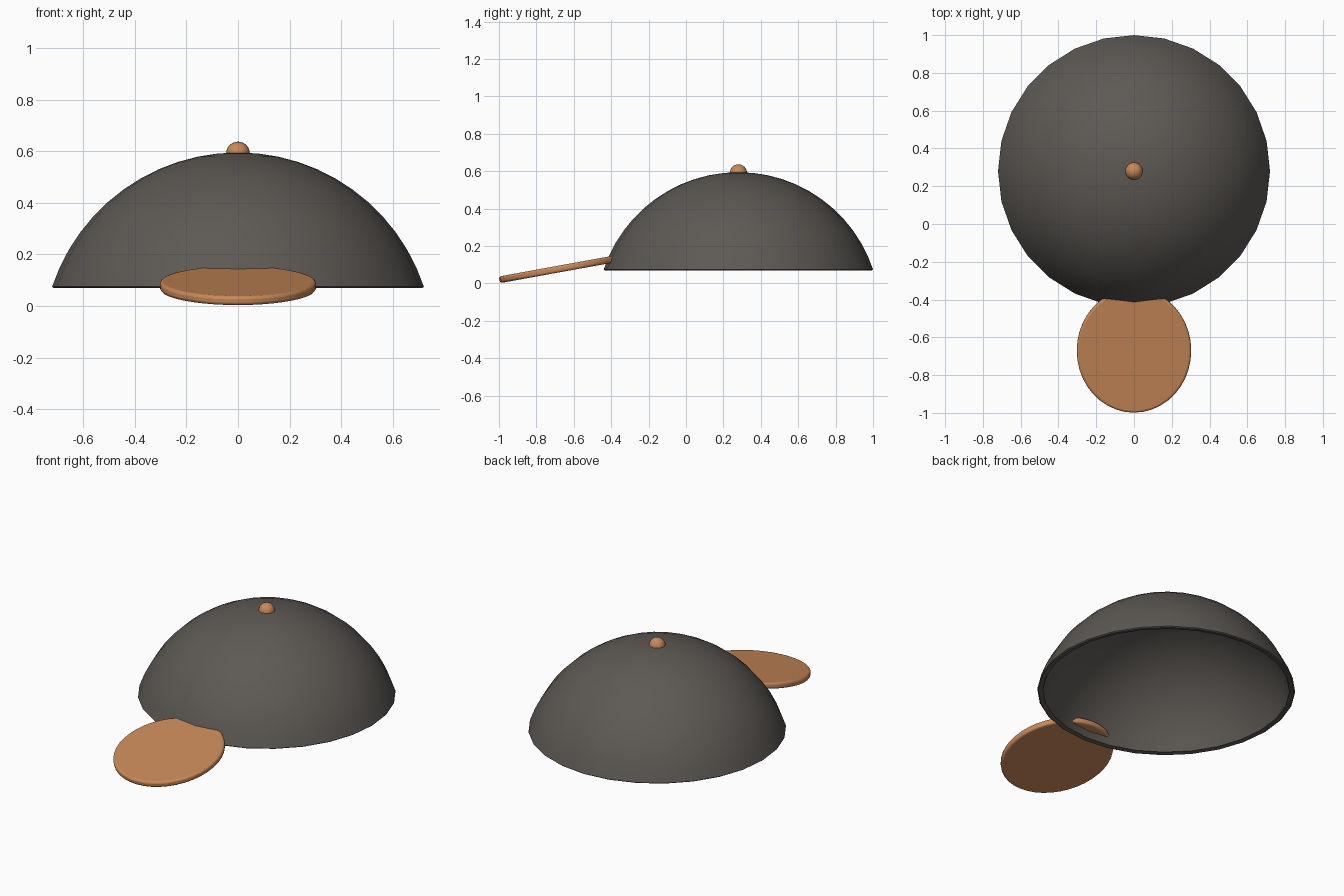
import bpy, bmesh, math
from mathutils import Vector

if "Cube" in bpy.data.objects:
    bpy.data.objects.remove(bpy.data.objects["Cube"])


def material(name, color):
    m = bpy.data.materials.new(name)
    m.diffuse_color = (*color, 1)
    m.use_nodes = True
    m.node_tree.nodes["Principled BSDF"].inputs["Base Color"].default_value = m.diffuse_color
    return m


dark = material("dark_cloth", (0.11, 0.10, 0.09))
tan = material("tan_cloth", (0.58, 0.25, 0.10))


def finish(obj, name, mat, angle=40):
    obj.name = name
    obj.data.materials.append(mat)
    bpy.ops.object.select_all(action='DESELECT')
    obj.select_set(True)
    bpy.context.view_layer.objects.active = obj
    bpy.ops.object.shade_smooth_by_angle(angle=math.radians(angle))
    return obj


# Crown: spherical cap shell, outer and inner arcs joined by a small rim, spun round z
SEGMENTS, RINGS = 28, 12
BASE, TOP, RADIUS, THICK = 0.075, 0.595, 0.72, 0.03
height = TOP - BASE
R = (height ** 2 + RADIUS ** 2) / (2 * height)
cz = TOP - R
cap = math.asin(RADIUS / R)


def arc(r, end):
    return [Vector((r * math.sin(end * i / RINGS), 0, cz + r * math.cos(end * i / RINGS)))
            for i in range(RINGS + 1)]


inner_r = R - THICK
inner_cap = math.acos((BASE - cz) / inner_r)
profile = arc(R, cap) + [Vector((RADIUS - 0.006, 0, BASE - 0.005))] + arc(inner_r, inner_cap)[::-1]
bm = bmesh.new()
verts = [bm.verts.new(p) for p in profile]
edges = [bm.edges.new(pair) for pair in zip(verts, verts[1:])]
bmesh.ops.spin(bm, geom=verts + edges, cent=(0, 0, 0), axis=(0, 0, 1),
               angle=math.tau, steps=SEGMENTS, use_duplicate=False)
bmesh.ops.remove_doubles(bm, verts=bm.verts, dist=0.0005)
bmesh.ops.recalc_face_normals(bm, faces=bm.faces)
mesh = bpy.data.meshes.new("crown")
bm.to_mesh(mesh)
bm.free()
crown = bpy.data.objects.new("crown", mesh)
bpy.context.collection.objects.link(crown)
crown.location = (0, 0.28, 0)
finish(crown, "crown", dark)

# Brim: tilted oval disc with a rounded edge, tucked into the crown
bpy.ops.mesh.primitive_cylinder_add(vertices=40, radius=1, depth=0.036)
brim = bpy.context.object
brim.scale = (0.303, 0.333, 1)
bpy.ops.object.transform_apply(location=False, rotation=False, scale=True)
brim.location = (0, -0.67, 0.079)
brim.rotation_euler = (math.radians(10.3), 0, 0)
bevel = brim.modifiers.new("round_edge", 'BEVEL')
bevel.width = 0.012
bevel.segments = 3
bevel.limit_method = 'ANGLE'
bevel.angle_limit = math.radians(40)
finish(brim, "brim", tan)

# Button on top of the crown
bpy.ops.mesh.primitive_uv_sphere_add(segments=20, ring_count=12, radius=0.046,
                                     location=(0, 0.28, 0.591))
finish(bpy.context.object, "top_button", tan)
